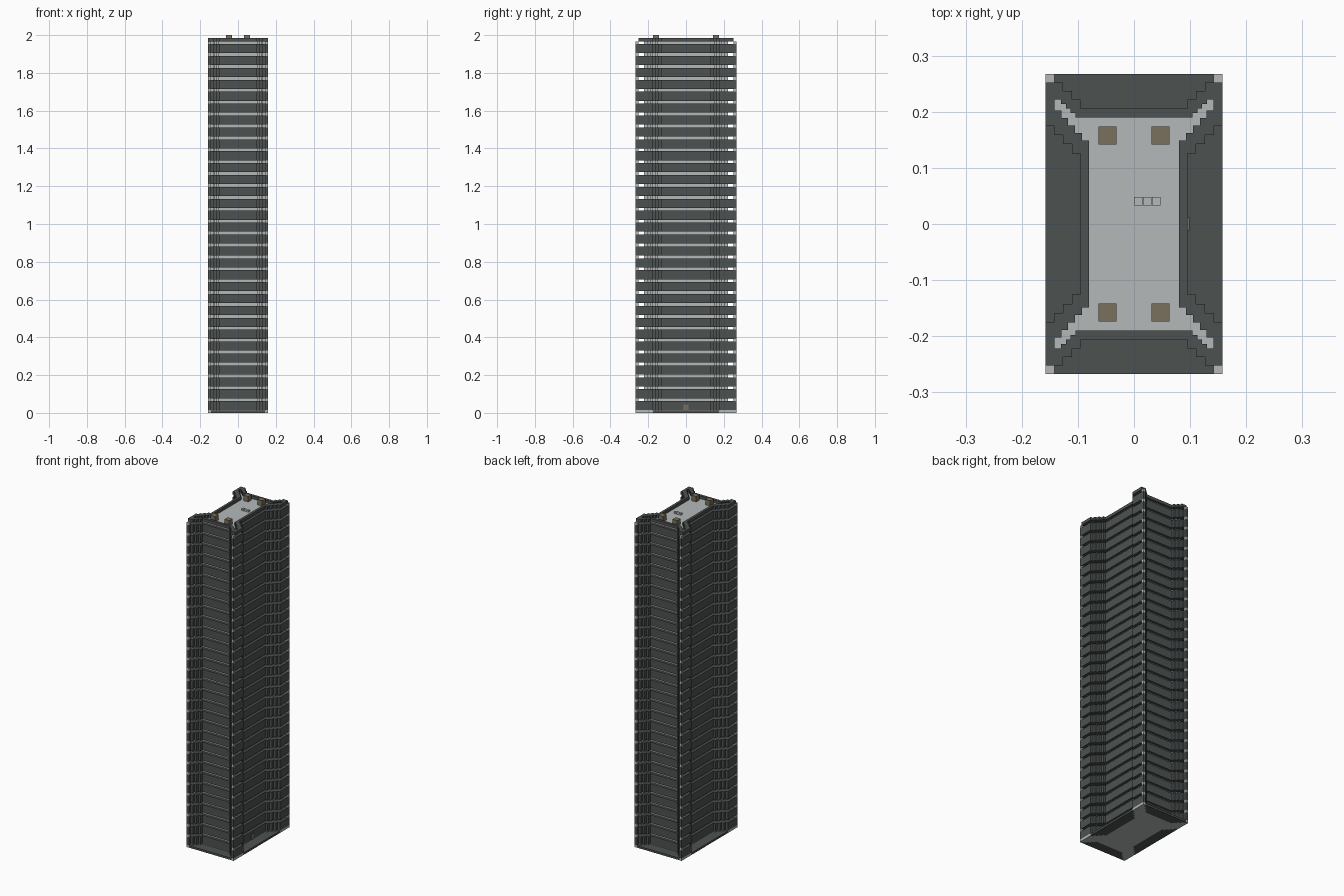
import bpy
import bmesh

cube = bpy.data.objects.get("Cube")
if cube:
    bpy.data.objects.remove(cube, do_unlink=True)


def material(name, rgb):
    mat = bpy.data.materials.new(name)
    mat.use_nodes = True
    mat.diffuse_color = (*rgb, 1)
    mat.node_tree.nodes["Principled BSDF"].inputs["Base Color"].default_value = (*rgb, 1)
    return mat


dark = material("dark glass", (0.073, 0.084, 0.082))
light = material("pale concrete", (0.46, 0.485, 0.485))
brown = material("brown metal", (0.195, 0.162, 0.107))


def stairs(start, dx, dy, steps, x_first):
    """Staircase of points leading away from a start point."""
    x, y = start
    points = [(x, y)]
    for i in range(steps * 2):
        if (i % 2 == 0) == x_first:
            x += dx
        else:
            y += dy
        points.append((x, y))
    return points


def mirrored(quarter):
    """Full outline from the +x +y quarter, listed from the x side to the y side."""
    back = quarter[::-1]
    return (quarter + [(-x, y) for x, y in back]
            + [(-x, -y) for x, y in quarter] + [(x, -y) for x, y in back])


def prism(name, mat, loops, z0, z1, count=1, step=0.0):
    """Extrude an outline, with optional inner holes, and stack copies of it."""
    bm = bmesh.new()
    edges = []
    for loop in loops:
        verts = [bm.verts.new((x, y, z0)) for x, y in loop]
        edges += [bm.edges.new((v, verts[i - 1])) for i, v in enumerate(verts)]
    if len(loops) == 1:
        bm.faces.new(verts)
    else:
        bmesh.ops.triangle_fill(bm, edges=edges, use_beauty=True)
    grown = bmesh.ops.extrude_face_region(bm, geom=bm.faces[:], use_keep_orig=True)
    moved = [g for g in grown["geom"] if isinstance(g, bmesh.types.BMVert)]
    bmesh.ops.translate(bm, verts=moved, vec=(0, 0, z1 - z0))
    bmesh.ops.recalc_face_normals(bm, faces=bm.faces[:])
    mesh = bpy.data.meshes.new(name)
    bm.to_mesh(mesh)
    bm.free()
    mesh.materials.append(mat)
    obj = bpy.data.objects.new(name, mesh)
    bpy.context.collection.objects.link(obj)
    if count > 1:
        array = obj.modifiers.new("storeys", "ARRAY")
        array.count = count
        array.use_relative_offset = False
        array.use_constant_offset = True
        array.constant_offset_displace = (0, 0, step)
    return obj


def rect(x0, x1, y0, y1):
    return [(x0, y0), (x1, y0), (x1, y1), (x0, y1)]


# Plan outlines
W, D = 0.158, 0.267
CX, CY = 0.142, 0.252
side = stairs((0.095, 0.126), 0.0158, 0.0163, 3, True)
side = side[:-1] + [(CX, 0.175), (W, 0.175)]
end = stairs((0.095, 0.206), 0.0157, 0.0155, 3, False)
end = end[:-1] + [(CX, CY)]
end = end[::-1]
glass = mirrored(side + [(W, D), (CX, D)] + end)
notched = mirrored(side + [(W, CY)] + end)
inner_side = stairs((0.08, 0.135), 0.0124, 0.0135, 5, False)
inner_end = stairs((0.096, 0.19), 0.0085, 0.008, 4, True)
core_plan = mirrored(inner_side + [(CX, 0.222)] + inner_end[::-1])

# Ground slab and dark paving in the recesses
BASE, STOREY, GAP, FLOORS = 0.0142, 0.063, 0.015, 31
prism("ground_slab", light, [glass], 0, BASE)
for s, word in ((1, "left"), (-1, "right")):
    half = [(s * x, y) for x, y in side]
    prism(word + "_paving", dark,
          [half + [(x, -y) for x, y in half[::-1]]], 0, 0.012)
for s, word in ((1, "back"), (-1, "front")):
    half = [(x, s * y) for x, y in [(CX, D)] + end]
    prism(word + "_paving", dark,
          [half + [(-x, y) for x, y in half[::-1]]], 0, 0.012)

# Pale core showing between the storeys, with its top as the roof
ROOF = BASE + FLOORS * STOREY
prism("core", light, [core_plan], BASE, ROOF)

# Dark glazed storeys and parapet
prism("glazed_storeys", dark, [glass, core_plan], BASE, BASE + STOREY - GAP,
      FLOORS, STOREY)
prism("parapet", dark, [notched, core_plan], ROOF, 1.985)

# Pale slab ends at the four corners
for sx, lr in ((1, "left"), (-1, "right")):
    for sy, fb in ((1, "back"), (-1, "front")):
        corner = [(sx * x, sy * y) for x, y in rect(CX, W, CY, D)]
        prism(f"{fb}_{lr}_slab_end", light, [corner],
              BASE + STOREY - GAP, BASE + STOREY, FLOORS, STOREY)
        # Rooftop units
        x, y, r = sx * 0.047, sy * 0.158, 0.016
        prism(f"{fb}_{lr}_roof_unit", brown,
              [rect(x - r, x + r, y - r, y + r)], ROOF, 2.0)

# Row of roof hatches
for i in range(3):
    x = i * 0.016
    prism(f"roof_hatch_{i + 1}", light, [rect(x, x + 0.015, 0.033, 0.048)],
          ROOF, ROOF + 0.01)

# Door
prism("door", brown, [rect(0.094, 0.099, -0.012, 0.012)], BASE, 0.045)
